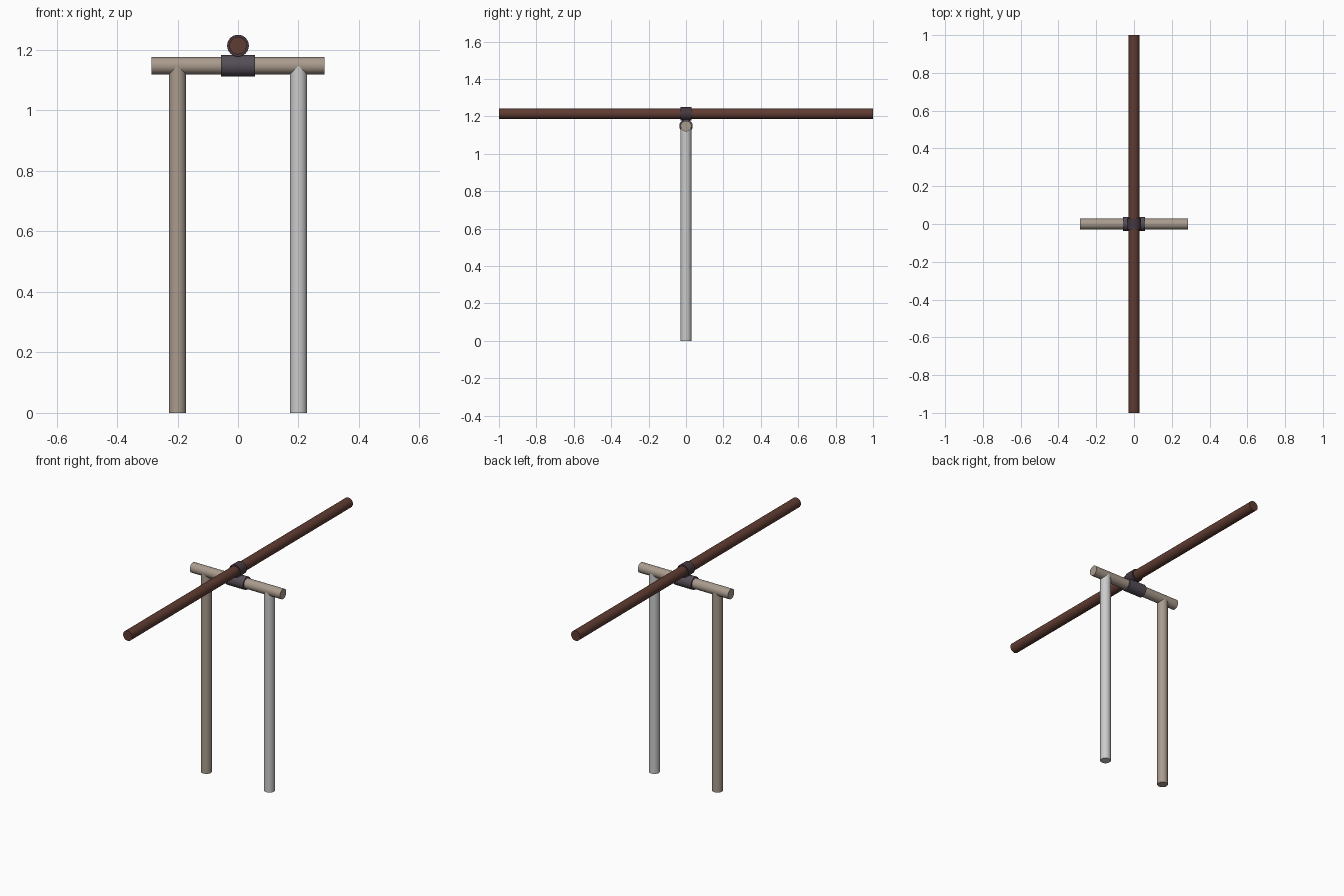
import bpy
from math import pi

if "Cube" in bpy.data.objects:
    bpy.data.objects.remove(bpy.data.objects["Cube"])


def material(name, rgb):
    m = bpy.data.materials.new(name)
    m.diffuse_color = (*rgb, 1)
    m.use_nodes = True
    m.node_tree.nodes["Principled BSDF"].inputs["Base Color"].default_value = m.diffuse_color
    return m


tan = material("tan_wood", (0.40, 0.33, 0.27))
red_brown = material("red_brown_wood", (0.115, 0.045, 0.032))
dark = material("dark_binding", (0.09, 0.075, 0.095))
darker = material("darker_binding", (0.06, 0.04, 0.05))

TURN = {"x": (0, pi / 2, 0), "y": (pi / 2, 0, 0), "z": (0, 0, 0)}


def rod(name, axis, centre, length, radius, mat=None):
    bpy.ops.mesh.primitive_cylinder_add(vertices=32, radius=radius, depth=length,
                                        location=centre, rotation=TURN[axis])
    ob = bpy.context.object
    ob.name = name
    if mat:
        ob.data.materials.append(mat)
    bpy.ops.object.shade_smooth_by_angle()
    return ob


R = 0.0286          # rod radius
BAR_Z = 1.148       # crossbar height
BEAM_Z = 1.214      # long beam height

# Two posts, ending inside the crossbar
for name, x, mat in (("left_post", -0.2, tan), ("right_post", 0.2, None)):
    rod(name, "z", (x, 0, BAR_Z / 2), BAR_Z, R, mat)

# Crossbar and its sleeve
rod("crossbar", "x", (0, 0, BAR_Z), 0.572, R, tan)
rod("crossbar_sleeve", "x", (0, 0, BAR_Z), 0.114, 0.036, dark)

# Long beam and its sleeve
rod("long_beam", "y", (0, 0, BEAM_Z), 2.0, R, red_brown)
rod("beam_sleeve", "y", (0, 0, BEAM_Z), 0.058, 0.036, darker)
